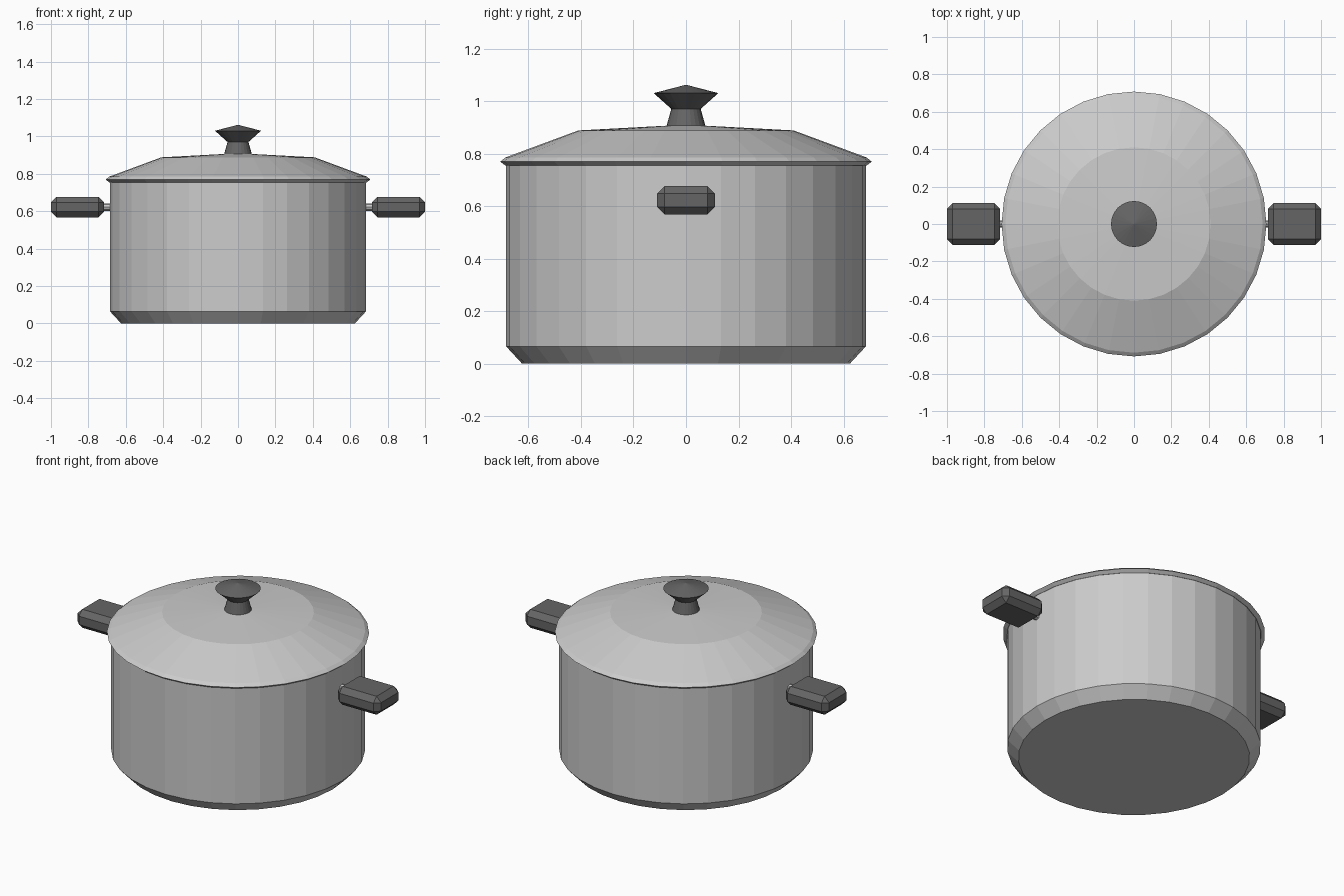
import bpy, bmesh, math
from mathutils import Matrix

cube = bpy.data.objects.get("Cube")
if cube:
    bpy.data.objects.remove(cube, do_unlink=True)


def make_material(name, grey):
    mat = bpy.data.materials.new(name)
    mat.use_nodes = True
    colour = (grey, grey, grey, 1)
    mat.diffuse_color = colour
    mat.node_tree.nodes["Principled BSDF"].inputs["Base Color"].default_value = colour
    return mat


steel = make_material("brushed steel", 0.6)
plastic = make_material("dark plastic", 0.13)


def finish(name, bm, mat):
    bmesh.ops.recalc_face_normals(bm, faces=bm.faces)
    mesh = bpy.data.meshes.new(name)
    bm.to_mesh(mesh)
    bm.free()
    mesh.materials.append(mat)
    obj = bpy.data.objects.new(name, mesh)
    bpy.context.collection.objects.link(obj)
    return obj


def lathe(name, profile, mat, sides=32):
    """Turn a closed (radius, height) profile, starting and ending on the axis."""
    bm = bmesh.new()
    rings = []
    for r, z in profile:
        count = sides if r > 0 else 1
        rings.append([bm.verts.new((r * math.cos(math.tau * i / sides),
                                    r * math.sin(math.tau * i / sides), z))
                      for i in range(count)])
    for a, b in zip(rings, rings[1:]):
        for i in range(sides):
            j = (i + 1) % sides
            corners = [a[i % len(a)], a[j % len(a)], b[j % len(b)], b[i % len(b)]]
            bm.faces.new(list(dict.fromkeys(corners)))
    return finish(name, bm, mat)


# Hollow pot with a chamfered foot
lathe("pot_body", [(0, 0), (0.625, 0), (0.685, 0.065), (0.685, 0.755),
                   (0.665, 0.755), (0.665, 0.07), (0.61, 0.02), (0, 0.02)], steel)

# Stepped lid with a thin overhanging rim
lathe("lid", [(0, 0.91), (0.41, 0.888), (0.688, 0.785), (0.708, 0.769),
              (0.688, 0.754), (0.66, 0.765), (0.40, 0.87), (0, 0.89)], steel)

# Flared lid knob
lathe("lid_knob", [(0, 0.9), (0.074, 0.905), (0.056, 0.97), (0.123, 1.03),
                   (0, 1.062)], plastic, 24)

# Side handles, each on a short metal stem
for side, sign in (("left", 1), ("right", -1)):
    bm = bmesh.new()
    bmesh.ops.create_cube(bm, size=1, matrix=Matrix.Translation((sign * 0.858, 0, 0.622))
                          @ Matrix.Diagonal((0.284, 0.222, 0.11, 1)))
    bmesh.ops.bevel(bm, geom=bm.edges[:], offset=0.03, segments=1, affect='EDGES')
    finish(side + "_handle", bm, plastic)

    bm = bmesh.new()
    bmesh.ops.create_cone(bm, cap_ends=True, segments=8, radius1=0.02, radius2=0.02,
                          depth=0.08, matrix=Matrix.Translation((sign * 0.7, 0, 0.622))
                          @ Matrix.Rotation(math.pi / 2, 4, 'Y'))
    finish(side + "_handle_stem", bm, steel)
